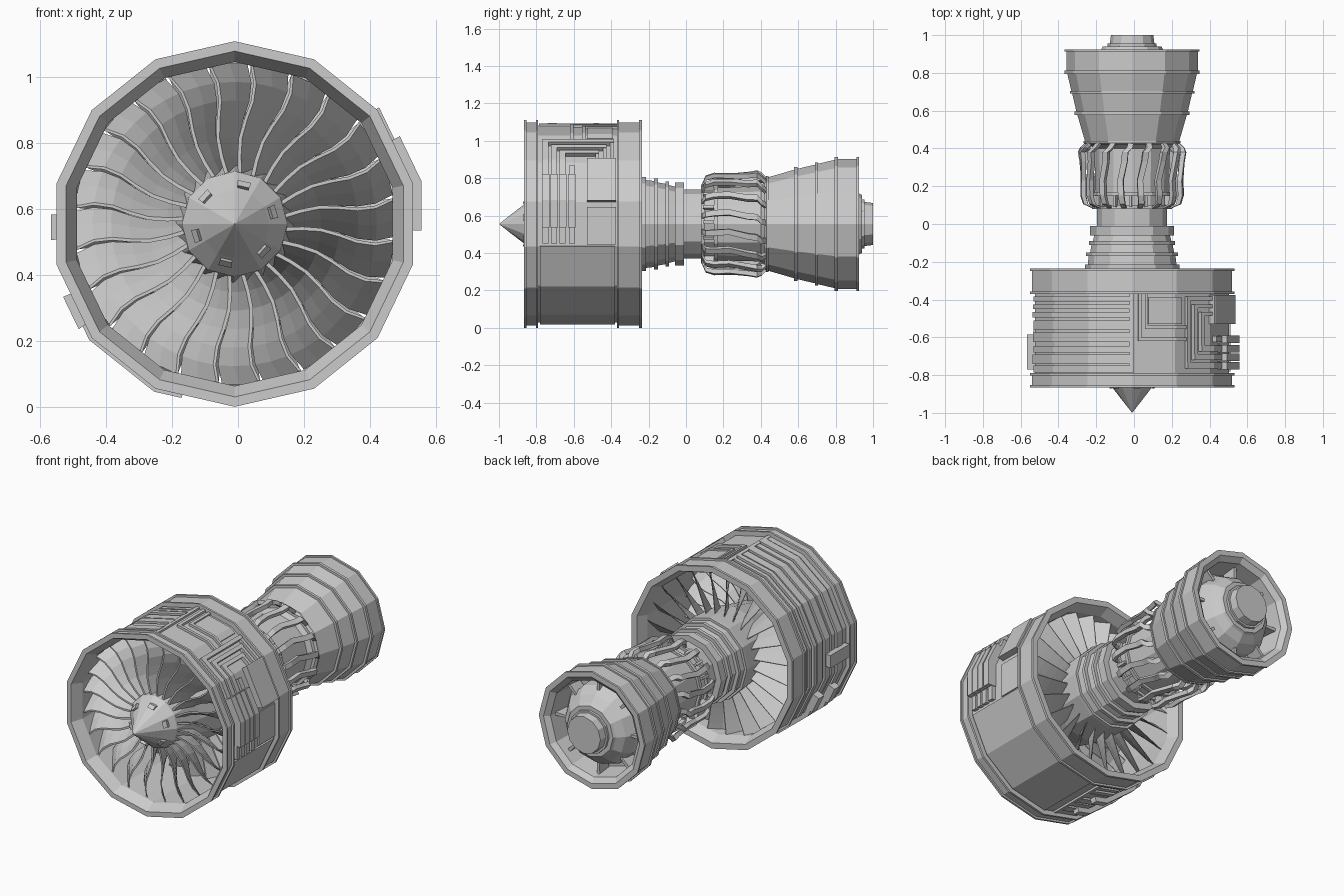
import bpy, bmesh
from math import sin, cos, pi, radians

if "Cube" in bpy.data.objects:
    bpy.data.objects.remove(bpy.data.objects["Cube"])

CX, CZ, N = -0.01, 0.555, 14          # engine axis and casing side count


def P(r, deg, y):
    """Point at radius r, angle clockwise from top seen from the front."""
    a = radians(deg)
    return (CX + r * sin(a), y, CZ + r * cos(a))


def finish(name, bm):
    bmesh.ops.remove_doubles(bm, verts=bm.verts, dist=1e-5)
    bmesh.ops.recalc_face_normals(bm, faces=bm.faces)
    me = bpy.data.meshes.new(name)
    bm.to_mesh(me)
    bm.free()
    ob = bpy.data.objects.new(name, me)
    bpy.context.collection.objects.link(ob)
    return ob


def loft(bm, rings):
    """Skin a list of closed rings and cap both ends."""
    vs = [[bm.verts.new(p) for p in ring] for ring in rings]
    n = len(vs[0])
    for a, b in zip(vs, vs[1:]):
        for i in range(n):
            j = (i + 1) % n
            bm.faces.new((a[i], a[j], b[j], b[i]))
    bm.faces.new(vs[0])
    bm.faces.new(vs[-1][::-1])


def revolve(name, prof, n, closed=False):
    """Turn a (y, r) profile around the engine axis."""
    bm = bmesh.new()
    vs = [[bm.verts.new(P(max(r, 1e-7), 360 * i / n, y)) for i in range(n)] for y, r in prof]
    pairs = list(zip(vs, vs[1:])) + ([(vs[-1], vs[0])] if closed else [])
    for a, b in pairs:
        for i in range(n):
            j = (i + 1) % n
            bm.faces.new((a[i], a[j], b[j], b[i]))
    return finish(name, bm)


def poly_r(R, deg):
    """Radius of the N-gon with corner radius R at an angle."""
    s = 360 / N
    return R * cos(pi / N) / cos(radians(deg % s - s / 2))


def band(bm, a0, a1, y0, y1, R):
    """Raised strip hugging the faceted casing."""
    s = 360 / N
    angs = [a0] + [k * s for k in range(30) if a0 + .1 < k * s < a1 - .1] + [a1]
    loft(bm, [[P(poly_r(r, a), a, y) for r, y in ((.515, y0), (R, y0), (R, y1), (.515, y1))]
              for a in angs])


# Fan casing, a hollow faceted ring with flanges
revolve("fan_casing", [
    (-.865, .525), (-.865, .555), (-.853, .555), (-.853, .543), (-.803, .543), (-.803, .555),
    (-.79, .555), (-.79, .526), (-.37, .526), (-.37, .555), (-.357, .555), (-.357, .543),
    (-.25, .543), (-.25, .555), (-.235, .555), (-.235, .52), (-.30, .492), (-.80, .492)],
    N, True)

# Circumferential bands around the left half
bm = bmesh.new()
for y0, y1, R in ((-.785, -.75, .535), (-.74, -.69, .541), (-.68, -.645, .535), (-.625, -.575, .539),
                  (-.56, -.51, .535), (-.495, -.465, .541), (-.45, -.425, .537), (-.41, -.385, .535)):
    band(bm, 190, 359.5, y0, y1, R)
band(bm, 358.5, 361, -.785, -.37, .538)
band(bm, 188, 190.5, -.785, -.37, .538)
finish("casing_bands", bm)

# Nested ducts on the upper right
bm = bmesh.new()
for a, y0, y1 in ((3.5, -.62, -.37), (7.5, -.555, -.37)):
    band(bm, a, a + 1.8, y0, y1, .541)
    band(bm, a, 33, y0, y0 + .018, .541)
for a, y0, y1, end in ((33, -.765, -.385, 62), (38, -.72, -.425, 55), (43, -.675, -.465, 52)):
    band(bm, a, a + 2.5, y0, y1, .552)
    band(bm, a, end, y1 - .02, y1, .549)
band(bm, 9.5, 30, -.53, -.39, .534)
finish("upper_ducts", bm)

# Prongs running down the right side
bm = bmesh.new()
for y, a0, a1 in ((-.75, 33, 101), (-.705, 38, 101), (-.66, 43, 101), (-.61, 55, 101)):
    band(bm, a0, a1, y - .016, y + .016, .553)
    band(bm, 62, 92, y - .02, y + .02, .582)
finish("side_prongs", bm)

# Equipment box, side box, lower panel and straps
bm = bmesh.new()
band(bm, 51, 77, -.53, -.375, .563)
band(bm, 80, 102, -.53, -.375, .535)
band(bm, 103, 180, -.78, -.38, .536)
band(bm, 265, 273, -.77, -.585, .572)
for y in (-.7, -.55):
    band(bm, 197, 247, y - .02, y + .02, .565)
    band(bm, 236, 247, y - .026, y + .026, .58)
finish("casing_equipment", bm)

# Nose cone with small raised tabs
revolve("nose_cone", [(-1, 0), (-.93, .055), (-.865, .105), (-.80, .16), (-.76, .165)], 12)
bm = bmesh.new()
for k in range(6):
    a = 13 + 60 * k
    loft(bm, [[P(r, a + d, y) for r, y in ((.108, -.85), (.118, -.872), (.134, -.852), (.128, -.82))]
              for d in (-9, 9)])
finish("nose_tabs", bm)


# Twisted fan blades and rear guide vanes
def blades(name, r0, r1, y0, y1, sgn, thick):
    bm = bmesh.new()
    for k in range(24):
        rings = []
        for i in range(7):
            t = i / 6
            r = r0 + (r1 - r0) * t
            lead = 6 + 15 * k - 2.5 * sin(2 * pi * t) * (sgn > 0)
            sweep = 13.3
            a0, a1 = (lead, lead + sweep) if sgn > 0 else (lead + sweep, lead)
            w = math_deg(thick * (1 - .35 * t) / r)
            am, ym = (a0 + a1) / 2, (y0 + y1) / 2
            rings.append([P(r, a0 - w, y0), P(r, am - w, ym), P(r, a1 - w / 2, y1),
                          P(r, a1 + w / 2, y1), P(r, am + w, ym), P(r, a0 + w, y0)])
        loft(bm, rings)
    return finish(name, bm)


def math_deg(x):
    return x * 180 / pi


blades("fan_blades", .15, .488, -.79, -.66, 1, .006)
blades("guide_vanes", .21, .5, -.42, -.30, -1, .005)

# Compressor and engine core
revolve("engine_core", [
    (-.76, 0), (-.76, .165), (-.62, .19), (-.44, .235), (-.235, .25), (-.215, .25), (-.215, .235),
    (-.17, .23), (-.17, .243), (-.15, .243), (-.15, .222), (-.11, .215), (-.11, .228), (-.09, .228),
    (-.09, .208), (-.06, .2), (-.06, .222), (-.01, .222), (-.01, .185), (.08, .185), (.08, .212),
    (.1, .212), (.1, .195), (.15, .195), (.15, .21), (.17, .21), (.17, .195), (.40, .20), (.43, .24),
    (.43, 0)], 12)

# Bent pipes around the combustor
bm = bmesh.new()
path = ((.085, .19, .215, 0), (.105, .24, .262, 0), (.15, .252, .276, -1), (.23, .25, .274, -2),
        (.33, .255, .28, 3), (.38, .262, .288, 4), (.405, .25, .276, 9), (.43, .225, .25, 10))
for k in range(16):
    a = 11 + 22.5 * k
    loft(bm, [[P(r, a + d + w, y) for r, w in ((ri, -3.3), (ro, -3.3), (ro, 3.3), (ri, 3.3))]
              for y, ri, ro, d in path])
    loft(bm, [[P(r, a + w + 9, y) for r, w in ((.18, -2), (.222, -2), (.222, 2), (.18, 2))]
              for y in (.09, .15)])
finish("combustor_pipes", bm)

# Flared exhaust nozzle with hoops and an open rear
revolve("exhaust_nozzle", [
    (.42, .20), (.42, .245), (.43, .257), (.44, .257), (.44, .25), (.578, .29), (.578, .305),
    (.595, .305), (.595, .295), (.69, .317), (.69, .33), (.705, .33), (.705, .322), (.795, .343),
    (.795, .357), (.812, .357), (.812, .348), (.912, .348), (.912, .357), (.925, .357), (.925, .325),
    (.90, .295), (.76, .28), (.76, .20)], 12, True)

# Exhaust plug with cap and small struts
revolve("exhaust_plug", [
    (.75, 0), (.75, .245), (.83, .24), (.89, .205), (.925, .163), (.94, .155), (.94, .13),
    (.955, .13), (.955, .118), (1, .112), (1, 0)], 12)
bm = bmesh.new()
for k in range(8):
    loft(bm, [[P(r, 45 * k + d, y) for d, y in ((-2, .77), (2, .77), (2, .86), (-2, .86))]
              for r in (.19, .292)])
finish("exhaust_struts", bm)
